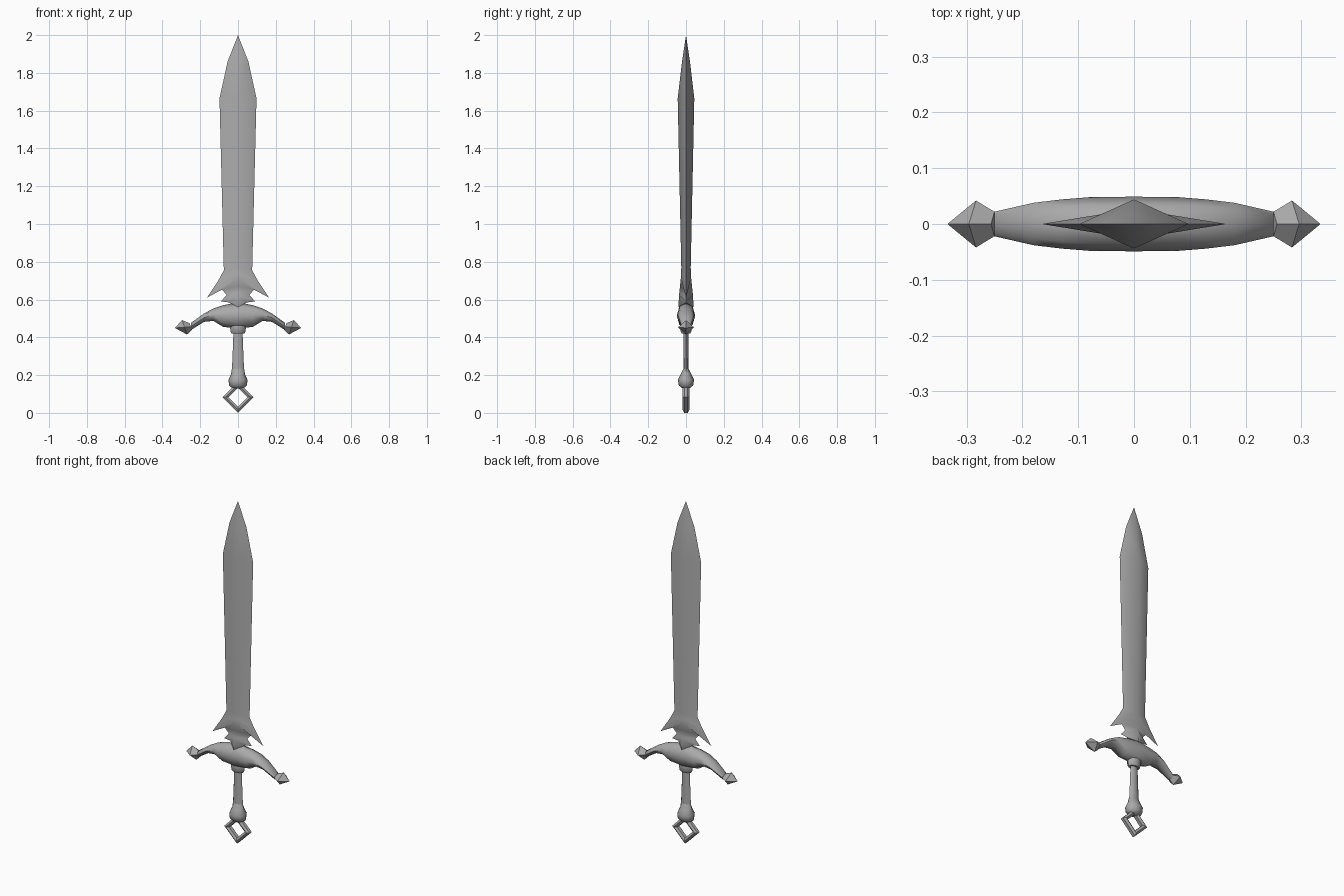
import bpy
import bmesh
from math import cos, sin, pi, radians
from mathutils import Vector

if "Cube" in bpy.data.objects:
    bpy.data.objects.remove(bpy.data.objects["Cube"])

STEEL = (0.4, 0.4, 0.4, 1)
steel = bpy.data.materials.new("grey steel")
steel.diffuse_color = STEEL
steel.use_nodes = True
steel.node_tree.nodes["Principled BSDF"].inputs["Base Color"].default_value = STEEL


def finish(name, bm, angle):
    """Turn a bmesh into a steel object, smooth below the given angle."""
    bmesh.ops.remove_doubles(bm, verts=bm.verts, dist=0.0001)
    bmesh.ops.recalc_face_normals(bm, faces=bm.faces)
    mesh = bpy.data.meshes.new(name)
    bm.to_mesh(mesh)
    bm.free()
    mesh.materials.append(steel)
    obj = bpy.data.objects.new(name, mesh)
    bpy.context.collection.objects.link(obj)
    bpy.ops.object.select_all(action="DESELECT")
    obj.select_set(True)
    bpy.context.view_layer.objects.active = obj
    bpy.ops.object.shade_smooth_by_angle(angle=radians(angle))
    return obj


def loft(name, rings, angle, closed=False):
    """Skin a row of equal rings; closed joins the last to the first."""
    bm = bmesh.new()
    loops = [[bm.verts.new(p) for p in ring] for ring in rings]
    pairs = list(zip(loops, loops[1:]))
    if closed:
        pairs.append((loops[-1], loops[0]))
    else:
        bm.faces.new(loops[0])
        bm.faces.new(loops[-1])
    for a, b in pairs:
        for i in range(len(a)):
            j = (i + 1) % len(a)
            bm.faces.new((a[i], a[j], b[j], b[i]))
    return finish(name, bm, angle)


def oval(center, u, v, sides):
    return [Vector(center) + Vector(u) * cos(2 * pi * i / sides)
            + Vector(v) * sin(2 * pi * i / sides) for i in range(sides)]


# Blade with barbs: edge x, edge z, ridge depth, ridge z
blade_rows = [
    (0.055, 1.86, 0.021, 1.86), (0.098, 1.665, 0.044, 1.665),
    (0.075, 0.755, 0.025, 0.77), (0.105, 0.70, 0.026, 0.735),
    (0.165, 0.61, 0.027, 0.715), (0.085, 0.652, 0.032, 0.67),
    (0.06, 0.625, 0.035, 0.64), (0.09, 0.59, 0.037, 0.625),
    (0.05, 0.585, 0.04, 0.56),
]
bm = bmesh.new()
for sx in (-1, 1):
    for sy in (-1, 1):
        tip = bm.verts.new((0, 0, 2))
        rows = [(bm.verts.new((sx * x, 0, z)), bm.verts.new((0, sy * y, rz)))
                for x, z, y, rz in blade_rows]
        bm.faces.new((tip, *rows[0]))
        for (e0, r0), (e1, r1) in zip(rows, rows[1:]):
            bm.faces.new((e0, r0, r1, e1))
        # closing wedge hidden in the guard
        root = bm.verts.new((0, 0, 0.56))
        bm.faces.new((rows[-1][0], rows[-1][1], root))
finish("blade", bm, 60)

# Crossguard: x, centre z, half height, half depth
arm = [(0.25, 0.457, 0.019, 0.022), (0.18, 0.504, 0.022, 0.038),
       (0.13, 0.52, 0.033, 0.044), (0.08, 0.513, 0.057, 0.048)]
stations = [(-x, z, h, d) for x, z, h, d in arm]
stations += [(0, 0.515, 0.07, 0.049)] + arm[::-1]
loft("crossguard", [oval((x, 0, z), (0, d, 0), (0, 0, h), 8)
                    for x, z, h, d in stations], 60)

# Pointed knobs at the ends of the guard
for side, label in ((1, "left"), (-1, "right")):
    across = Vector((side * 0.32, 0, 0.95))
    knob = [(0.25, 0.457, 0.019, 0.022), (0.283, 0.453, 0.04, 0.042),
            (0.333, 0.45, 0.001, 0.001)]
    loft(label + "_guard_knob",
         [oval((side * x, 0, z), (0, d, 0), across * h, 4)
          for x, z, h, d in knob], 50)


def turned(name, profile, sides=8):
    """Upright part from rows of z, half width, half depth."""
    return loft(name, [oval((0, 0, z), (w, 0, 0), (0, d, 0), sides)
                       for z, w, d in profile], 50)


turned("collar", [(0.42, 0.034, 0.022), (0.43, 0.04, 0.028),
                  (0.455, 0.042, 0.032), (0.48, 0.035, 0.03)])
turned("grip", [(0.21, 0.033, 0.014), (0.3, 0.029, 0.013), (0.43, 0.024, 0.012)])
turned("pommel", [(0.128, 0.026, 0.016), (0.145, 0.048, 0.038),
                  (0.175, 0.05, 0.043), (0.205, 0.037, 0.028),
                  (0.235, 0.032, 0.013)])

# Diamond ring under the pommel
section = [(0.083, -0.009), (0.083, 0.009), (0.067, 0.018),
           (0.05, 0.01), (0.05, -0.01), (0.067, -0.018)]
loft("pommel_ring", [[(r * cos(k * pi / 2), y, 0.083 + r * sin(k * pi / 2))
                      for r, y in section] for k in range(4)], 40, closed=True)
